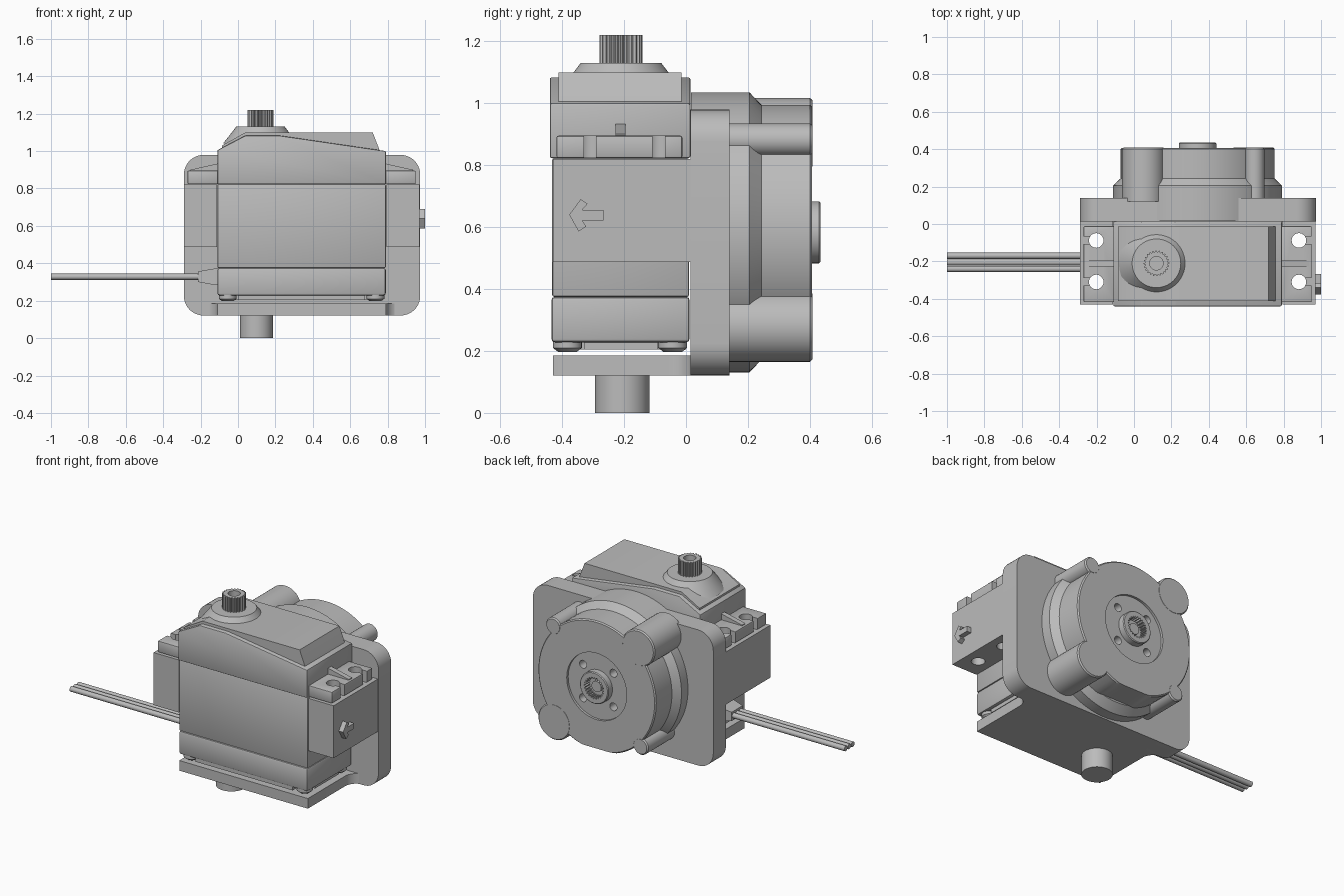
import bpy
import bmesh
import math
from mathutils import Vector

cube = bpy.data.objects.get("Cube")
if cube:
    bpy.data.objects.remove(cube, do_unlink=True)

grey = bpy.data.materials.new("plain grey")
grey.use_nodes = True
GREY = (0.5, 0.5, 0.5, 1)
grey.diffuse_color = GREY
grey.node_tree.nodes["Principled BSDF"].inputs["Base Color"].default_value = GREY


def place(axis, u, v, t):
    return Vector({"x": (t, u, v), "y": (u, t, v), "z": (u, v, t)}[axis])


def loft(name, axis, sections, bevel=0):
    """Skin a stack of equal outlines; each section is (position, outline)."""
    bm = bmesh.new()
    rings = [[bm.verts.new(place(axis, u, v, t)) for u, v in pts] for t, pts in sections]
    for a, b in zip(rings, rings[1:]):
        for i in range(len(a)):
            j = (i + 1) % len(a)
            bm.faces.new((a[i], a[j], b[j], b[i]))
    bm.faces.new(rings[0])
    bm.faces.new(rings[-1])
    bmesh.ops.recalc_face_normals(bm, faces=bm.faces[:])
    if bevel:
        bmesh.ops.bevel(bm, geom=bm.edges[:], offset=bevel, segments=2,
                        profile=0.5, affect="EDGES")
    mesh = bpy.data.meshes.new(name)
    bm.to_mesh(mesh)
    bm.free()
    mesh.materials.append(grey)
    obj = bpy.data.objects.new(name, mesh)
    bpy.context.collection.objects.link(obj)
    return obj


def prism(name, axis, pts, lo, hi, bevel=0):
    return loft(name, axis, [(lo, pts), (hi, pts)], bevel)


def box(name, x, y, z, bevel=0):
    pts = [(x[0], y[0]), (x[1], y[0]), (x[1], y[1]), (x[0], y[1])]
    return prism(name, "z", pts, z[0], z[1], bevel)


def circle(c, r, n=48, start=0.0, sweep=math.tau):
    return [(c[0] + r * math.cos(start + sweep * i / n),
             c[1] + r * math.sin(start + sweep * i / n)) for i in range(n)]


def turned(name, axis, c, rings, n=48):
    return loft(name, axis, [(t, circle(c, r, n)) for r, t in rings])


def toothed(c, r_out, r_in, teeth):
    pts = []
    for i in range(teeth * 4):
        a = math.tau * i / (teeth * 4)
        r = r_out if i % 4 < 2 else r_in
        pts.append((c[0] + r * math.cos(a), c[1] + r * math.sin(a)))
    return pts


def cut(target, *cutters):
    for c in cutters:
        c.hide_render = True
        mod = target.modifiers.new("cut", "BOOLEAN")
        mod.operation = "DIFFERENCE"
        mod.solver = "EXACT"
        mod.object = c
        bpy.context.view_layer.objects.active = target
        bpy.ops.object.modifier_apply(modifier=mod.name)
        bpy.data.objects.remove(c, do_unlink=True)


MID = 0.34            # middle of the servo in x
LEFT, RIGHT = -0.11, 0.79

# Servo case in three stacked layers
box("servo_lower_case", (LEFT, RIGHT), (-0.435, 0.012), (0.228, 0.375), 0.012)
box("servo_base_long", (-0.09, 0.77), (-0.33, -0.09), (0.205, 0.25))
box("servo_base_wide", (0.0, 0.68), (-0.425, 0.0), (0.205, 0.25))
box("servo_middle_case", (LEFT, RIGHT), (-0.432, 0.01), (0.375, 0.823), 0.006)
upper = [(LEFT, 0.823), (RIGHT, 0.823), (RIGHT, 1.0), (0.22, 1.083), (0.04, 1.083), (LEFT, 1.005)]
prism("servo_upper_case", "y", upper, -0.44, 0.014, 0.006)
cover = [(-0.085, 0.98), (0.765, 0.98), (0.755, 1.01), (0.72, 1.1), (0.04, 1.1), (-0.085, 1.03)]
prism("servo_top_cover", "y", cover, -0.412, -0.014)

# Case screws
for x in (-0.055, 0.735):
    for y in (-0.383, -0.043):
        turned("case_screw", "z", (x, y), [(0.03, 0.197), (0.047, 0.21), (0.047, 0.24)], 24)

# Output shaft on its conical collar
SHAFT = (0.12, -0.21)
turned("shaft_collar", "z", SHAFT, [(0.2, 1.04), (0.153, 1.1), (0.13, 1.13)], 64)
gear = prism("output_spline", "z", toothed(SHAFT, 0.069, 0.06, 24), 1.12, 1.22)
cut(gear, turned("bore", "z", SHAFT, [(0.036, 1.16), (0.036, 1.3)], 32))

# Mounting ears of the servo and the bracket blocks below them
for side in (-1, 1):
    def sx(d, s=side):
        return MID + s * d
    ear = box("servo_ear", sorted((sx(0.44), sx(0.61))), (-0.418, -0.012), (0.823, 0.895), 0.006)
    block = box("bracket_block", sorted((sx(0.453), sx(0.63))), (-0.43, 0.015), (0.488, 0.82))
    for y in (-0.31, -0.088):
        hole = (sx(0.542), y)
        for part in (ear, block):
            cut(part, turned("drill", "z", hole, [(0.039, 0.4), (0.039, 0.95)], 32))
        cut(ear, box("slot", sorted((sx(0.55), sx(0.7))), (y - 0.02, y + 0.02), (0.8, 0.95)))
    rib = [(sx(0.44), 0.88), (sx(0.595), 0.88), (sx(0.595), 0.9), (sx(0.44), 0.935)]
    prism("ear_rib", "y", rib, -0.228, -0.196)

# Bracket: rounded back plate and foot with flared fillets
plate = []
for k, (x, z) in enumerate([(0.87, 0.875), (-0.185, 0.875), (-0.185, 0.225), (0.87, 0.225)]):
    q = k * math.pi / 2
    plate += circle((x, z), 0.104, 10, q, math.pi / 2)
    plate.append((x + 0.104 * math.cos(q + math.pi / 2), z + 0.104 * math.sin(q + math.pi / 2)))
prism("bracket_back_plate", "y", plate, 0.014, 0.14)
F = 0.075
right_edge = circle((RIGHT + F, 0.02 - F), F, 8, math.pi, -math.pi / 2) + [(RIGHT + F, 0.02)]
left_edge = [(2 * MID - x, y) for x, y in reversed(right_edge)]
foot = [(LEFT, -0.43), (RIGHT, -0.43)] + right_edge + [(RIGHT + F, 0.1), (LEFT - F, 0.1)] + left_edge
prism("bracket_foot", "z", foot, 0.121, 0.185)
turned("pivot_pin", "z", (0.098, -0.206), [(0.088, 0), (0.088, 0.14)])

# Raised direction arrow on the side block
arrow = [(-0.377, 0.64), (-0.347, 0.586), (-0.322, 0.602), (-0.335, 0.622), (-0.267, 0.622),
         (-0.267, 0.656), (-0.335, 0.656), (-0.318, 0.675), (-0.34, 0.69)]
prism("direction_arrow", "x", arrow, 0.96, 1.0)

# Gearbox: base ring, round housing flattened underneath, corner bosses
HUB = (MID, 0.583)
turned("gearbox_base_ring", "y", HUB, [(0.452, 0.016), (0.452, 0.205), (0.405, 0.25)], 96)
housing = turned("gearbox_housing", "y", HUB, [(0.412, 0.16), (0.412, 0.4), (0.405, 0.407)], 96)
for v in housing.data.vertices:
    v.co.z = max(v.co.z, 0.19)
cut(housing, turned("recess", "y", HUB, [(0.21, 0.392), (0.21, 0.5)], 64))
for c in circle(HUB, 0.15, 4, math.pi / 4):
    cut(housing, turned("drill", "y", c, [(0.025, 0.33), (0.025, 0.5)], 24))
for i, (x, z) in enumerate([(0.645, 0.882), (0.05, 0.903), (0.035, 0.284), (0.638, 0.279)]):
    r = 0.114 if i % 2 else 0.053
    turned("gearbox_boss", "y", (x, z), [(r, 0.12), (r, 0.4), (r - 0.007, 0.408)])

# Output hub with toothed socket
hub = turned("output_hub", "y", HUB, [(0.1, 0.37), (0.1, 0.43), (0.095, 0.435)])
cut(hub, prism("socket", "y", toothed(HUB, 0.068, 0.058, 24), 0.385, 0.5))
turned("hub_screw", "y", HUB, [(0.034, 0.37), (0.034, 0.41)], 24)

# Cable with strain relief
relief = [(t, [(-0.205 + a * w, 0.328 + b * h) for a, b in ((-1, -1), (1, -1), (1, 1), (-1, 1))])
          for t, w, h in ((-0.215, 0.055, 0.028), (-0.13, 0.07, 0.043), (-0.1, 0.07, 0.043))]
loft("strain_relief", "x", relief)
for y in (-0.24, -0.205, -0.17):
    turned("cable_wire", "x", (y, 0.328), [(0.0165, -1.0), (0.0165, -0.2)], 16)

# Smooth the round surfaces, keep hard edges
bpy.ops.object.select_all(action="DESELECT")
for obj in bpy.context.collection.objects:
    if obj.type == "MESH":
        obj.select_set(True)
        bpy.context.view_layer.objects.active = obj
bpy.ops.object.shade_smooth_by_angle(angle=math.radians(30))
